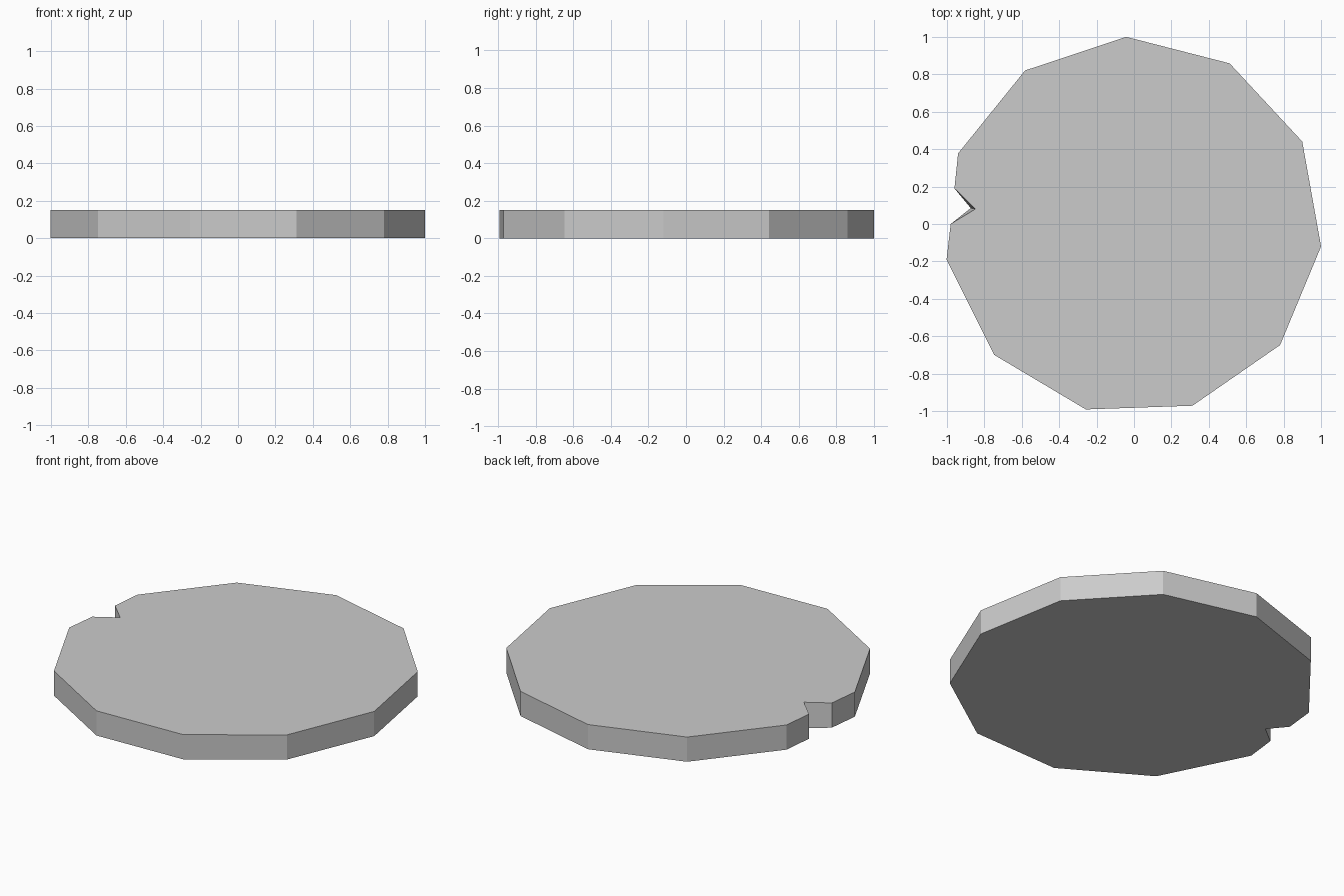
import bpy, bmesh, math

if "Cube" in bpy.data.objects:
    bpy.data.objects.remove(bpy.data.objects["Cube"])

SIDES, RADIUS, HEIGHT = 11, 1.012, 0.15
CENTRE = (-0.006, -0.011)
START = math.radians(-6.2)


def outline(notch_tip):
    """Eleven-sided rim with a V notch in the left-hand edge."""
    pts = []
    for i in range(SIDES):
        a = START + i * math.tau / SIDES
        pts.append((CENTRE[0] + RADIUS * math.cos(a),
                    CENTRE[1] + RADIUS * math.sin(a)))
        if i == 5:
            pts += [(-0.96, 0.19), notch_tip, (-0.98, 0.0)]
    return pts


# Notched disc: the notch cuts slightly deeper at the top than the bottom
bm = bmesh.new()
low = [bm.verts.new((x, y, 0)) for x, y in outline((-0.873, 0.085))]
high = [bm.verts.new((x, y, HEIGHT)) for x, y in outline((-0.848, 0.08))]
bm.faces.new(low[::-1])
bm.faces.new(high)
n = len(low)
for i in range(n):
    j = (i + 1) % n
    bm.faces.new((low[i], low[j], high[j], high[i]))
bmesh.ops.recalc_face_normals(bm, faces=bm.faces[:])

mesh = bpy.data.meshes.new("notched_disc")
bm.to_mesh(mesh)
bm.free()
disc = bpy.data.objects.new("notched_disc", mesh)
bpy.context.collection.objects.link(disc)
